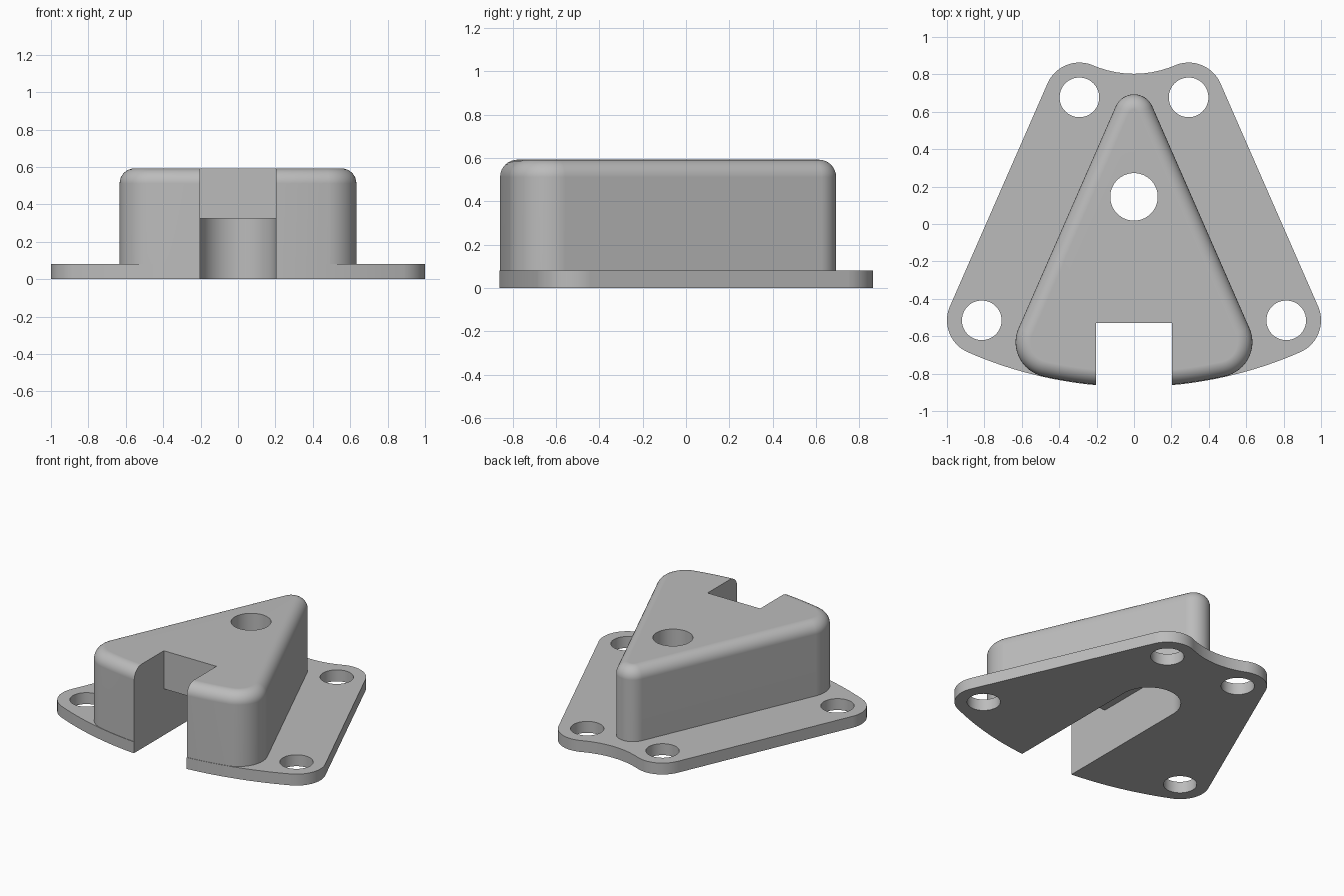
import bpy, bmesh, math
from math import sin, cos, radians, degrees, atan2, hypot, ceil, floor

old = bpy.data.objects.get("Cube")
if old:
    bpy.data.objects.remove(old, do_unlink=True)

grey = bpy.data.materials.new("plain grey")
grey.use_nodes = True
COLOUR = (0.5, 0.5, 0.5, 1)
grey.diffuse_color = COLOUR
grey.node_tree.nodes["Principled BSDF"].inputs["Base Color"].default_value = COLOUR

# Main dimensions
PLATE_H, BODY_H, FILLET = 0.08, 0.592, 0.08
CORNER_R, HOLE_R, BORE_R, SLOT_R = 0.186, 0.106, 0.127, 0.204
FRONT = (0.814, -0.515)
BACK = (0.292, 0.677)
BODY_CORNER = (0.447, -0.632)
BORE_Y, SLOT_TOP, NOTCH_Y = 0.145, 0.325, -0.53
FRONT_Y, BACK_DIP_Y, APEX_Y = -0.871, 0.803, 0.693

# Shallow front arc, tangent to the front corner circles
k = FRONT[1] - FRONT_Y
ARC_R = (FRONT[0]**2 + k*k - CORNER_R**2) / (2 * (k - CORNER_R))
ARC_Y = FRONT_Y + ARC_R

# Direction of the sloping side's normal
SIDE = degrees(atan2(FRONT[0] - BACK[0], BACK[1] - FRONT[1]))


def arc_points(cx, cy, r, a0, a1):
    """Points on a fixed angle grid, plus both ends of the arc."""
    step = 1 if r > 1 else 5
    lo, hi = min(a0, a1), max(a0, a1)
    grid = [n * step for n in range(ceil(lo / step), floor(hi / step) + 1)]
    angles = [lo] + [a for a in grid if lo + 0.2 < a < hi - 0.2] + [hi]
    if a0 > a1:
        angles.reverse()
    return [(cx + r * cos(radians(a)), cy + r * sin(radians(a))) for a in angles]


def outline(arcs):
    """Mirror a chain of arcs on the +x side into a closed outline."""
    half = []
    for arc in arcs:
        for p in arc_points(*arc):
            if not half or hypot(p[0] - half[-1][0], p[1] - half[-1][1]) > 1e-5:
                half.append(p)
    return half + [(-x, y) for x, y in reversed(half[1:-1])]


def loft(name, rings):
    """Solid through rings given as (outline, z)."""
    bm = bmesh.new()
    loops = [[bm.verts.new((x, y, z)) for x, y in pts] for pts, z in rings]
    n = len(loops[0])
    for a, b in zip(loops, loops[1:]):
        for i in range(n):
            j = (i + 1) % n
            bm.faces.new((a[i], a[j], b[j], b[i]))
    bm.faces.new(loops[0][::-1])
    bm.faces.new(loops[-1])
    bmesh.ops.recalc_face_normals(bm, faces=bm.faces)
    mesh = bpy.data.meshes.new(name)
    bm.to_mesh(mesh)
    bm.free()
    ob = bpy.data.objects.new(name, mesh)
    bpy.context.collection.objects.link(ob)
    mesh.materials.append(grey)
    return ob


def circle(x, y, r, n=64):
    return [(x + r * cos(math.tau * i / n), y + r * sin(math.tau * i / n)) for i in range(n)]


def combine(target, tool, operation):
    """Apply a boolean and discard the tool object."""
    tool.hide_render = True
    mod = target.modifiers.new("boolean", "BOOLEAN")
    mod.operation, mod.solver, mod.object = operation, "EXACT", tool
    bpy.context.view_layer.objects.active = target
    bpy.ops.object.modifier_apply(modifier=mod.name)
    bpy.data.objects.remove(tool, do_unlink=True)


# Flange plate with rounded corners and a concave back edge
tangent = degrees(atan2(FRONT[1] - ARC_Y, FRONT[0]))
h = BACK_DIP_Y - BACK[1]
dip_r = (BACK[0]**2 + h*h - CORNER_R**2) / (2 * (CORNER_R - h))
dip_y = BACK_DIP_Y + dip_r
turn = degrees(atan2(dip_y - BACK[1], -BACK[0]))
plate_shape = outline([
    (0, ARC_Y, ARC_R, -90, tangent),
    (*FRONT, CORNER_R, tangent, SIDE),
    (*BACK, CORNER_R, SIDE, turn),
    (0, dip_y, dip_r, turn - 180, -90),
])
bracket = loft("mounting_bracket", [(plate_shape, 0), (plate_shape, PLATE_H)])

# Triangular body with a filleted top edge
nx, ny = cos(radians(SIDE)), sin(radians(SIDE))
apex_r = (nx * BODY_CORNER[0] + ny * BODY_CORNER[1] + CORNER_R - ny * APEX_Y) / (1 - ny)
body_tangent = degrees(atan2(BODY_CORNER[1] - ARC_Y, BODY_CORNER[0]))
body_arc_r = hypot(BODY_CORNER[0], BODY_CORNER[1] - ARC_Y) + CORNER_R


def body_shape(inset):
    return outline([
        (0, ARC_Y, body_arc_r - inset, -90, body_tangent),
        (*BODY_CORNER, CORNER_R - inset, body_tangent, SIDE),
        (0, APEX_Y - apex_r, apex_r - inset, SIDE, 90),
    ])


rings = [(body_shape(0), PLATE_H)]
for i in range(9):
    a = math.pi / 2 * i / 8
    rings.append((body_shape(FILLET * (1 - cos(a))), BODY_H - FILLET + FILLET * sin(a)))
combine(bracket, loft("body", rings), "UNION")

# Round-ended slot underneath, then the open notch at the front
slot = [(-SLOT_R, -1), (SLOT_R, -1)] + arc_points(0, BORE_Y, SLOT_R, 0, 180)
combine(bracket, loft("slot_cutter", [(slot, -0.1), (slot, SLOT_TOP)]), "DIFFERENCE")
notch = [(-SLOT_R, -1), (SLOT_R, -1), (SLOT_R, NOTCH_Y), (-SLOT_R, NOTCH_Y)]
combine(bracket, loft("notch_cutter", [(notch, 0.2), (notch, 1)]), "DIFFERENCE")

# Vertical bore and four mounting holes
bore = circle(0, BORE_Y, BORE_R)
combine(bracket, loft("bore_cutter", [(bore, 0.2), (bore, 1)]), "DIFFERENCE")
for x, y in (FRONT, BACK):
    for side in (-1, 1):
        hole = circle(side * x, y, HOLE_R)
        combine(bracket, loft("hole_cutter", [(hole, -0.1), (hole, 0.2)]), "DIFFERENCE")

# Smooth curved walls, crisp edges and flat top
bpy.ops.object.select_all(action="DESELECT")
bracket.select_set(True)
bpy.context.view_layer.objects.active = bracket
bpy.ops.object.shade_smooth_by_angle(angle=radians(30))
weighted = bracket.modifiers.new("weighted normals", "WEIGHTED_NORMAL")
weighted.keep_sharp = True
